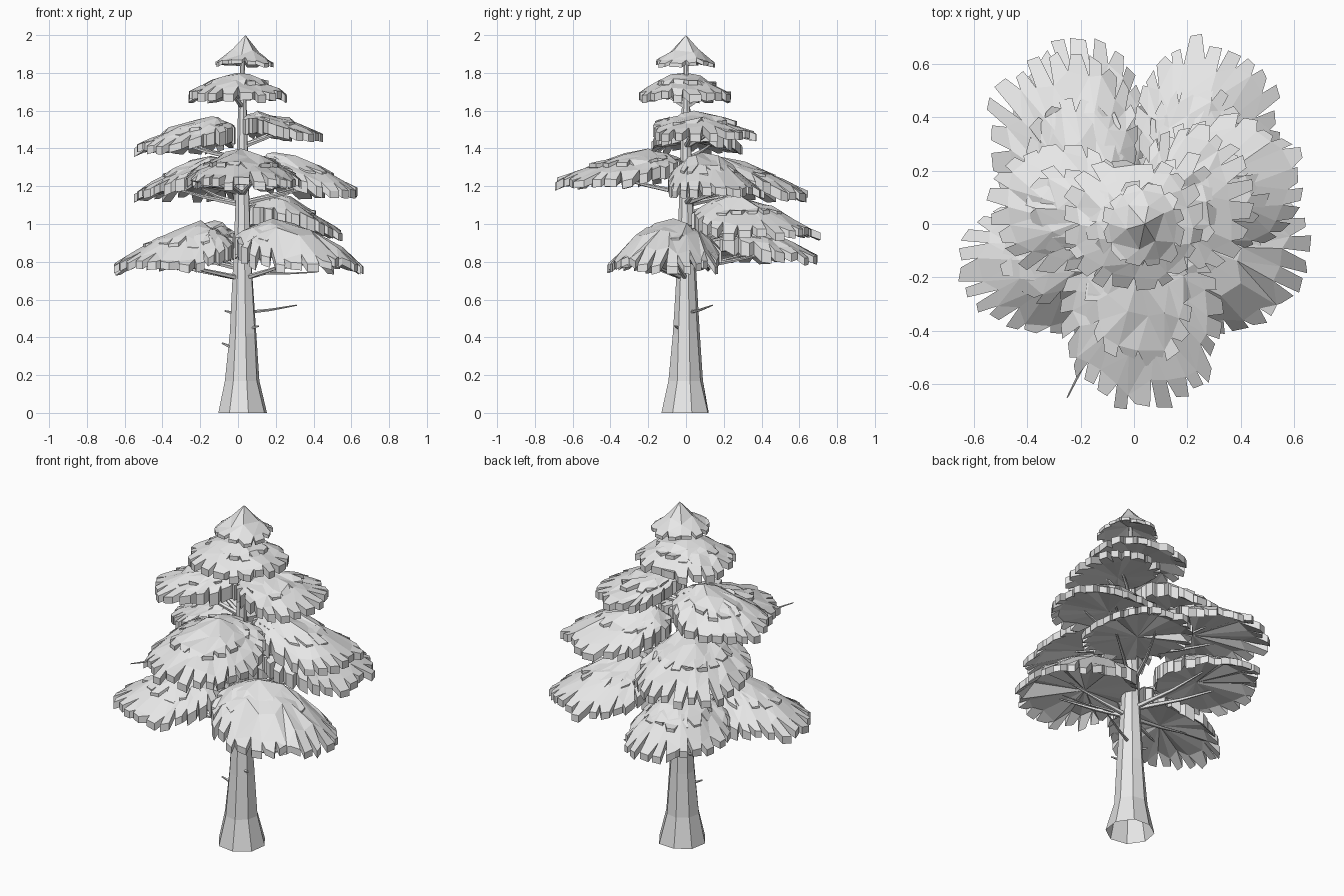
import bpy, bmesh, math, random
from mathutils import Vector

random.seed(5)
rnd = random.uniform

cube = bpy.data.objects.get("Cube")
if cube:
    bpy.data.objects.remove(cube, do_unlink=True)

grey = bpy.data.materials.new("pale_grey")
grey.use_nodes = True
grey.diffuse_color = (0.8, 0.8, 0.8, 1)
grey.node_tree.nodes["Principled BSDF"].inputs["Base Color"].default_value = (0.8, 0.8, 0.8, 1)


def finish(bm, name):
    bmesh.ops.recalc_face_normals(bm, faces=bm.faces)
    mesh = bpy.data.meshes.new(name)
    bm.to_mesh(mesh)
    bm.free()
    mesh.materials.append(grey)
    obj = bpy.data.objects.new(name, mesh)
    bpy.context.collection.objects.link(obj)


def tube(bm, path, radii, sides, wobble=0.0):
    """Faceted tapering tube through the path points, open at its start."""
    rings = []
    for i, p in enumerate(path):
        d = path[min(i + 1, len(path) - 1)] - path[max(i - 1, 0)]
        turn = d.to_track_quat('Z', 'Y')
        ring = []
        for k in range(sides):
            a = math.tau * (k + 0.3) / sides
            r = radii[i] * (1 + rnd(-wobble, wobble))
            ring.append(bm.verts.new(p + turn @ Vector((r * math.cos(a), r * math.sin(a), 0))))
        rings.append(ring)
    for a, b in zip(rings, rings[1:]):
        for k in range(sides):
            n = (k + 1) % sides
            bm.faces.new((a[k], a[n], b[n], b[k]))
    bm.faces.new(rings[-1])


def canopy(bm, centre, peak, rx, ry, low, high, tilt, thick, power, rough=0.6, closed=True):
    """Ridged dome with a fringe of blocky fingers, lifted on the trunk side."""
    n = 2 * max(6, round(math.pi * (rx + ry) / 2 / 0.08))
    inward = -centre.normalized() if centre.length > 0.1 else Vector((0, 0))
    rim = low + thick
    phase = rnd(0, math.tau)

    def lift(step):
        a = math.tau * step / n
        return tilt * max(0, Vector((math.cos(a), math.sin(a))).dot(inward))

    def point(step, f, jitter=0.0):
        a = math.tau * step / n
        # Slightly squared outline
        edge = [math.copysign(abs(c) ** 0.9, c) for c in (math.cos(a), math.sin(a))]
        xy = peak.lerp(centre + Vector((rx * edge[0], ry * edge[1])), f)
        base = rim + lift(step)
        z = base + (high - base) * (1 - min(f, 1) ** power) + rnd(-jitter, jitter)
        return Vector((xy.x, xy.y, z))

    top = bm.verts.new((peak.x, peak.y, high))
    inner = [bm.verts.new(point(2 * j + 0.5 + rnd(-.5, .5), rnd(.4, .6), 0.02 * rough))
             for j in range(n // 2)]
    notch, notch_low, tips, tips_low = [], [], [], []
    for i in range(n):
        drop = Vector((0, 0, -thick - 0.45 * lift(i)))
        p = point(i + rnd(-.2, .2), rnd(.74, .9), 0.018 * rough)
        notch.append(bm.verts.new(p))
        notch_low.append(bm.verts.new(p + drop))
        lobe = 0.03 * math.sin(3 * math.tau * i / n + phase)
        reach = rnd(.93, 1.03) + lobe * rough
        shift = Vector((0, 0, rnd(-.015, .022) * rough))
        pair = [point(i + s + rnd(-.1, .1), reach + rnd(-.025, .025)) + shift for s in (.2, .8)]
        tips.append([bm.verts.new(q) for q in pair])
        tips_low.append([bm.verts.new(q + drop * rnd(.8, 1)) for q in pair])

    for j in range(n // 2):
        k = (j + 1) % (n // 2)
        a, b, c = notch[2 * j], notch[2 * j + 1], notch[(2 * j + 2) % n]
        for face in ((top, inner[j], inner[k]), (inner[j], a, b),
                     (inner[j], b, inner[k]), (inner[k], b, c)):
            bm.faces.new(face)
    for i in range(n):
        m = (i + 1) % n
        t, u = tips[i], tips_low[i]
        bm.faces.new((notch[i], t[0], t[1], notch[m]))
        bm.faces.new((notch_low[i], u[0], u[1], notch_low[m]))
        bm.faces.new((notch[i], t[0], u[0], notch_low[i]))
        bm.faces.new((t[0], t[1], u[1], u[0]))
        bm.faces.new((t[1], notch[m], notch_low[m], u[1]))
    if closed:
        mid = centre.lerp(peak, 0.4)
        under = bm.verts.new((mid.x, mid.y, low + 0.35 * (high - low)))
        for i in range(n):
            bm.faces.new((under, notch_low[i], notch_low[(i + 1) % n]))


# Trunk with a flared, open foot
trunk_x = 0.024
trunk = bmesh.new()
heights = (0, 0.17, 0.42, 0.8, 1.2, 1.6, 1.9)
widths = (0.13, 0.092, 0.073, 0.05, 0.036, 0.024, 0.01)
tube(trunk, [Vector((trunk_x, 0, z)) for z in heights], widths, 8, 0.05)
finish(trunk, "trunk")

# Foliage: name, x range, y range, z range, peak distance, dome power
pads = [
    ("low_pad_front_right", -.66, -.02, -.42, .12, .73, 1.02, .58, 1.4),
    ("low_pad_front_left", -.03, .66, -.42, .19, .73, 1.03, .58, 1.9),
    ("low_pad_back_left", 0, .55, .03, .69, .91, 1.16, .65, 1.6),
    ("low_pad_back_right", -.46, .05, .05, .69, .78, 1.02, .6, 1.6),
    ("middle_pad_front", -.28, .34, -.70, -.02, 1.18, 1.40, .55, 1.4),
    ("middle_pad_left", .04, .65, -.10, .40, 1.13, 1.38, .55, 1.6),
    ("middle_pad_right", -.54, .02, -.06, .64, 1.12, 1.36, .55, 1.6),
    ("high_pad_right", -.55, -.01, -.18, .31, 1.36, 1.57, .5, 1.5),
    ("high_pad_left", .01, .44, -.18, .37, 1.43, 1.60, .45, 1.4),
    ("upper_pad", -.27, .26, -.25, .25, 1.64, 1.80, 1, 1.7),
]
branches = bmesh.new()
for name, x0, x1, y0, y1, z0, z1, lean, power in pads:
    bm = bmesh.new()
    centre = Vector(((x0 + x1) / 2, (y0 + y1) / 2))
    rx, ry = (x1 - x0) / 2, (y1 - y0) / 2
    peak = centre * lean
    rise = z1 - z0
    canopy(bm, centre, peak, rx, ry, z0, z1 - 0.01, 0.5 * rise, 0.045, power)
    # Loose overlapping tuft on top
    canopy(bm, centre.lerp(peak, 0.35), peak, rx * 0.66, ry * 0.66,
           z0 + 0.45 * rise, z1, 0.2 * rise, 0.025, power, 0.8, False)
    finish(bm, name)

    # Curved branches holding the pad
    for turn in (-0.25, 0.2):
        end = centre * 1.2
        if centre.length < 0.1:
            end = Vector((0.15, 0))
            turn *= 7
        c, s = math.cos(turn), math.sin(turn)
        end = Vector((end.x * c - end.y * s, end.x * s + end.y * c))
        start = Vector((trunk_x, 0, z0 - 0.02))
        mid = Vector((end.x * 0.5, end.y * 0.5, z0 + 0.025))
        tip = Vector((end.x, end.y, z0 + 0.08))
        tube(branches, [start, mid, tip], (0.015, 0.01, 0.004), 5)
finish(branches, "branches")

# Pointed crown
crown = bmesh.new()
canopy(crown, Vector((0.035, -0.01)), Vector((0.04, 0)), 0.155, 0.16,
       1.83, 2.0, 0, 0.022, 0.75, 0.5)
finish(crown, "crown")

# Bare twigs and broken stubs
twigs = bmesh.new()
for a, b, r in (
    ((0.03, 0.01, 0.53), (0.31, 0.14, 0.57), 0.01),
    ((0.0, 0.0, 0.53), (-0.07, 0.03, 0.54), 0.012),
    ((0.04, -0.02, 0.45), (0.11, -0.06, 0.46), 0.012),
    ((0.0, -0.01, 0.34), (-0.085, -0.03, 0.37), 0.012),
    ((-0.15, -0.45, 1.22), (-0.25, -0.65, 1.23), 0.008),
    ((0.1, -0.05, 0.74), (0.42, -0.1, 0.745), 0.008),
):
    a, b = Vector(a), Vector(b)
    tube(twigs, [a, a.lerp(b, 0.5) + Vector((0, 0, -0.005)), b], (r, r * 0.7, r * 0.35), 5)
finish(twigs, "twigs")
